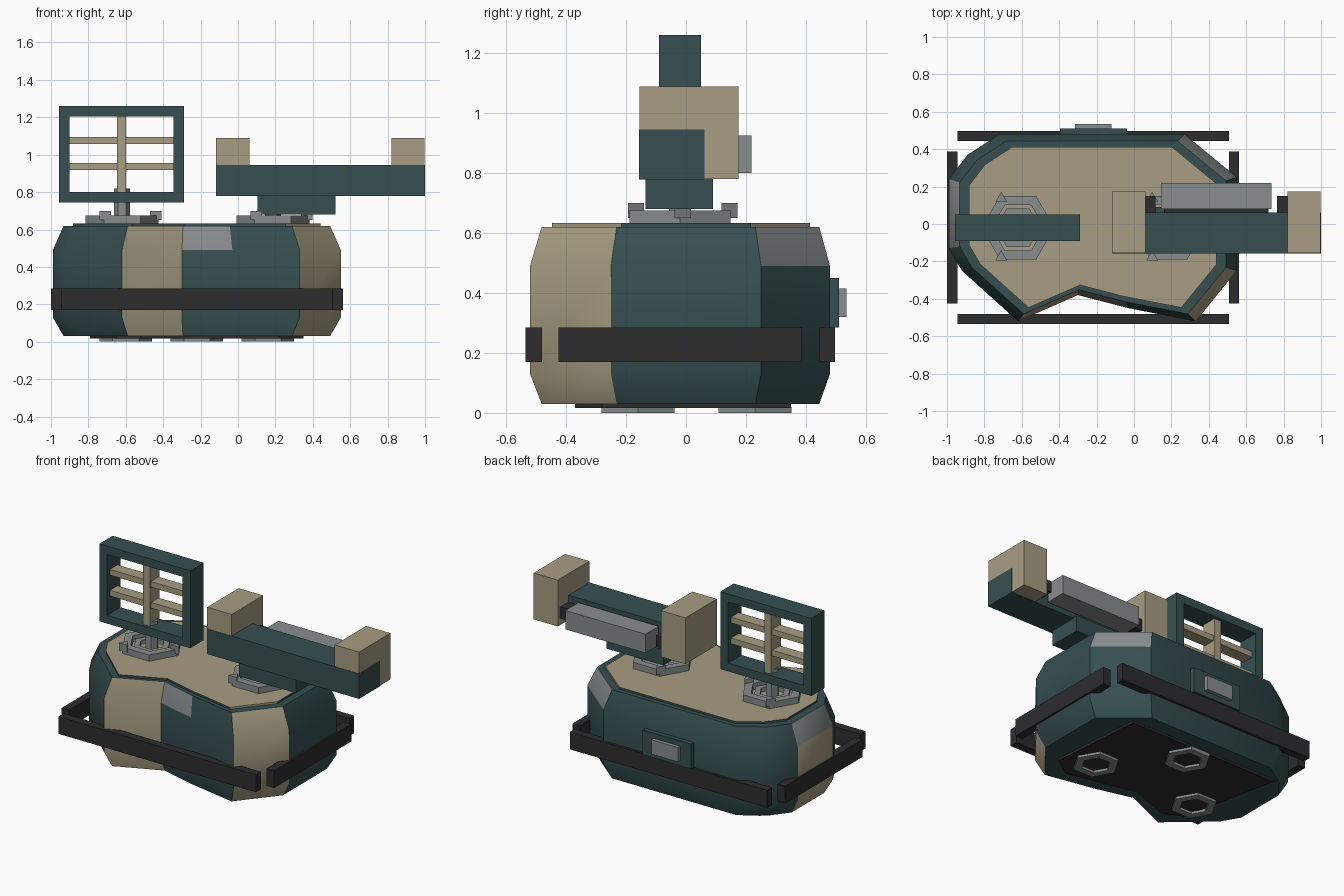
import bpy
import bmesh
from math import cos, sin, tau

cube = bpy.data.objects.get("Cube")
if cube:
    bpy.data.objects.remove(cube, do_unlink=True)


def material(name, rgb):
    m = bpy.data.materials.new(name)
    m.use_nodes = True
    m.diffuse_color = (*rgb, 1)
    m.node_tree.nodes["Principled BSDF"].inputs["Base Color"].default_value = (*rgb, 1)
    return m


TEAL = material("dark_teal", (0.037, 0.078, 0.082))
TAN = material("sand", (0.39, 0.34, 0.225))
GREY = material("light_grey", (0.25, 0.27, 0.27))
DARK = material("charcoal", (0.026, 0.026, 0.028))


def finish(name, bm, *mats):
    bmesh.ops.recalc_face_normals(bm, faces=bm.faces)
    mesh = bpy.data.meshes.new(name)
    bm.to_mesh(mesh)
    bm.free()
    for m in mats:
        mesh.materials.append(m)
    ob = bpy.data.objects.new(name, mesh)
    bpy.context.collection.objects.link(ob)
    return ob


def box(name, x, y, z, mat):
    """Box from its (min, max) extent on each axis."""
    bm = bmesh.new()
    bmesh.ops.create_cube(bm, size=1)
    for v in bm.verts:
        for i, (lo, hi) in enumerate((x, y, z)):
            v.co[i] = lo if v.co[i] < 0 else hi
    return finish(name, bm, mat)


def loft(name, outline, levels, mats, rule=None, centre=(0, 0)):
    """Stack scaled copies of an outline; rule(side, band) picks the side colour."""
    bm = bmesh.new()
    cx, cy = centre
    loops = [[bm.verts.new((cx + (x - cx) * s, cy + (y - cy) * s, z)) for x, y in outline]
             for z, s in levels]
    n = len(outline)
    for band, (a, b) in enumerate(zip(loops, loops[1:])):
        for i in range(n):
            j = (i + 1) % n
            f = bm.faces.new((a[i], a[j], b[j], b[i]))
            f.material_index = rule(i, band) if rule else 0
    bm.faces.new(loops[0])
    top = bm.faces.new(loops[-1])
    top.material_index = rule(None, None) if rule else 0
    return finish(name, bm, *mats)


def polygon(cx, cy, r, sides):
    return [(cx + r * cos(tau * i / sides), cy + r * sin(tau * i / sides)) for i in range(sides)]


def hex_ring(name, cx, cy, outer, inner, z0, z1, mat):
    bm = bmesh.new()
    loops = [[bm.verts.new((x, y, z)) for x, y in polygon(cx, cy, r, 6)]
             for r, z in ((outer, z0), (outer, z1), (inner, z1), (inner, z0))]
    for k in range(4):
        a, b = loops[k], loops[(k + 1) % 4]
        for i in range(6):
            j = (i + 1) % 6
            bm.faces.new((a[i], a[j], b[j], b[i]))
    return finish(name, bm, mat)


# Hull, with camouflage panels chosen by side
OUTLINE = [(0.55, 0.25), (0.27, 0.48), (-0.72, 0.48), (-0.89, 0.37), (-0.99, 0.24),
           (-0.99, -0.13), (-0.92, -0.25), (-0.62, -0.52), (-0.3, -0.38),
           (-0.03, -0.45), (0.33, -0.52), (0.55, -0.25)]
MID = (-0.22, 0)
NE, WEST, FRONT_TAN, FRONT_GREY, SE = 0, 4, 7, 8, 10


def hull_colour(side, band):
    if band == 2 and side in (NE, WEST, FRONT_GREY):
        return 2
    return 1 if side in (WEST, FRONT_TAN, SE) else 0


def deck_colour(side, band):
    return 1 if side in (None, NE, SE) else 0


hull = loft("hull", OUTLINE, [(0.03, 0.925), (0.13, 1), (0.49, 1), (0.62, 0.925)],
            (TEAL, TAN, GREY), hull_colour, MID)
bpy.ops.object.select_all(action='DESELECT')
hull.select_set(True)
bpy.context.view_layer.objects.active = hull
bpy.ops.object.shade_smooth_by_angle(angle=0.6)
loft("deck", OUTLINE, [(0.61, 0.86), (0.633, 0.86)], (TEAL, TAN), deck_colour, MID)

# Underside plate and its three hexagonal rings
UNDER = [(0.3, 0.35), (0.35, -0.28), (0.22, -0.37), (-0.25, -0.27),
         (-0.52, -0.37), (-0.65, -0.31), (-0.79, 0.35)]
loft("underside_plate", UNDER, [(0.016, 1), (0.035, 1)], (DARK,))
for i, (x, y) in enumerate(((-0.6, -0.16), (-0.22, 0.23), (0.16, -0.16))):
    hex_ring(f"underside_ring_{i + 1}", x, y, 0.14, 0.09, 0, 0.02, GREY)

# Bumper rails around the hull
RAIL_Z = (0.17, 0.285)
for name, y in (("front_rail", (-0.535, -0.48)), ("back_rail", (0.445, 0.497))):
    box(name, (-0.945, 0.507), y, RAIL_Z, DARK)
for name, x in (("right_rail", (-1, -0.945)), ("left_rail", (0.507, 0.562))):
    box(name, x, (-0.425, 0.387), RAIL_Z, DARK)

# Rear hatch
box("rear_hatch", (-0.395, -0.037), (0.46, 0.51), (0.285, 0.45), TEAL)
box("rear_hatch_panel", (-0.315, -0.12), (0.5, 0.535), (0.32, 0.415), GREY)

# Two hexagonal turntables, each with three clamps and a post
for side, cx in (("antenna", -0.62), ("gun", 0.187)):
    cy = -0.02
    hex_ring(f"{side}_turntable", cx, cy, 0.195, 0.14, 0.625, 0.675, GREY)
    hex_ring(f"{side}_inner_ring", cx, cy, 0.12, 0.08, 0.625, 0.66, GREY)
    for i, (px, py) in enumerate(polygon(cx, cy, 0.18, 3)):
        tri = [(px - (qy - py), py + (qx - px)) for qx, qy in polygon(px, py, 0.036, 3)]
        loft(f"{side}_clamp_{i + 1}", tri, [(0.65, 1), (0.7, 1)], (GREY,))
    loft(f"{side}_post", polygon(cx, cy, 0.042, 6), [(0.625, 1), (0.82, 1)], (GREY,))

# Lattice antenna: square frame with a crossed grille
FY = (-0.09, 0.05)
for name, x in (("frame_right", (-0.957, -0.9)), ("frame_left", (-0.345, -0.288))):
    box(name, x, FY, (0.745, 1.26), TEAL)
for name, z in (("frame_bottom", (0.745, 0.8)), ("frame_top", (1.205, 1.26))):
    box(name, (-0.9, -0.345), FY, z, TEAL)
box("grille_upright", (-0.648, -0.598), (-0.07, 0.03), (0.8, 1.205), TAN)
for i, z in enumerate((0.936, 1.075)):
    box(f"grille_bar_{i + 1}", (-0.9, -0.345), (-0.06, 0.02), (z - 0.019, z + 0.019), TAN)

# Sensor arm: neck, long beam, end blocks and side tube
box("arm_neck", (0.103, 0.52), (-0.135, 0.09), (0.68, 0.785), TEAL)
box("arm_beam", (-0.115, 1.0), (-0.157, 0.062), (0.778, 0.945), TEAL)
for name, x in (("arm_block_right", (-0.118, 0.062)), ("arm_block_left", (0.82, 0.998))):
    box(name, x, (-0.155, 0.175), (0.78, 1.088), TAN)
box("side_tube", (0.145, 0.735), (0.08, 0.218), (0.8, 0.925), GREY)
box("tube_backing", (0.16, 0.72), (0.05, 0.1), (0.82, 0.9), DARK)
for name, x in (("tube_bracket_right", (0.06, 0.115)), ("tube_bracket_left", (0.765, 0.822))):
    box(name, x, (0.05, 0.15), (0.825, 0.9), DARK)
